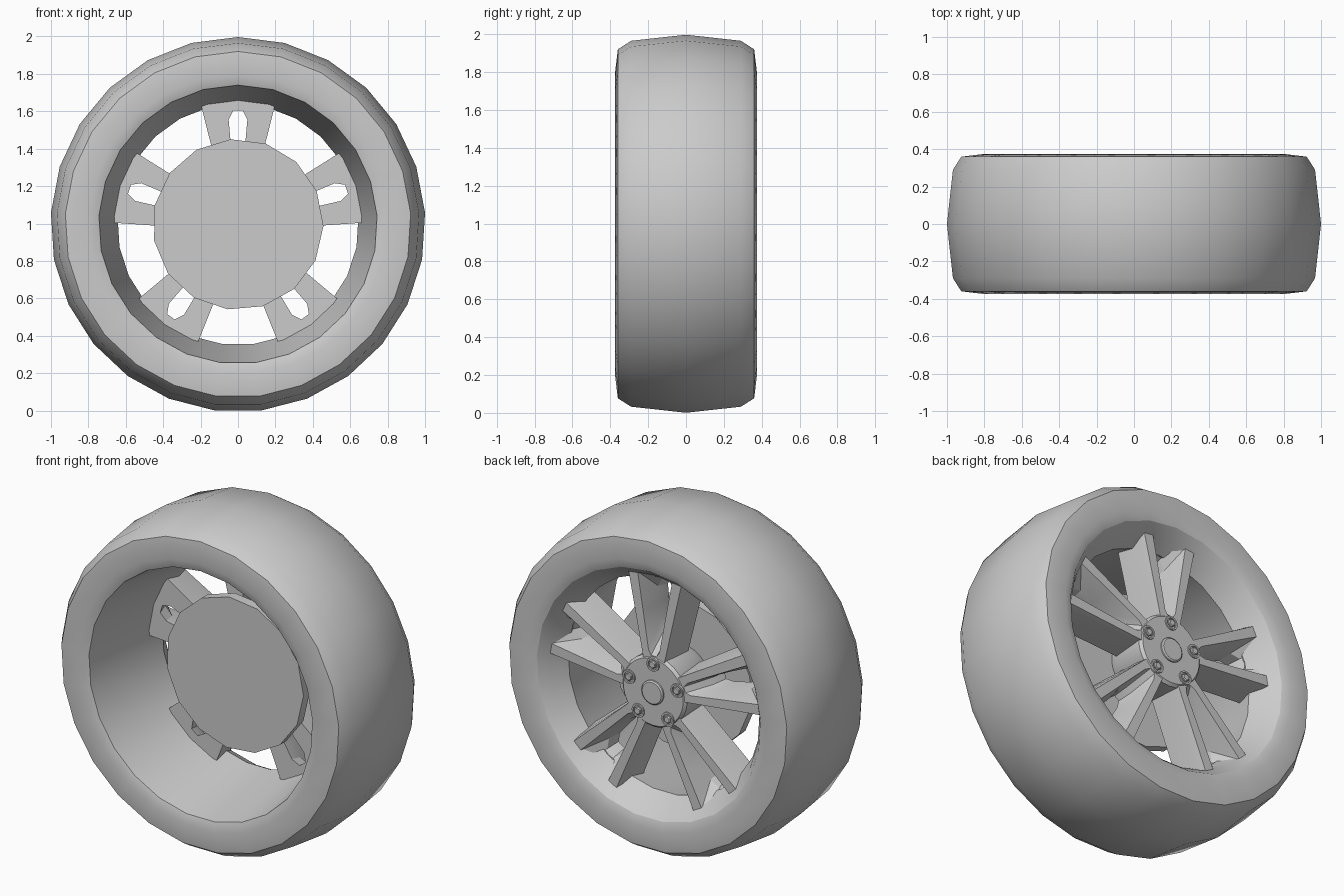
import bpy, bmesh, math

if "Cube" in bpy.data.objects:
    bpy.data.objects.remove(bpy.data.objects["Cube"])

ZC = 0.995  # axle height
grey = bpy.data.materials.new("plain_grey")
grey.diffuse_color = (0.6, 0.6, 0.6, 1)
grey.use_nodes = True
grey.node_tree.nodes["Principled BSDF"].inputs["Base Color"].default_value = grey.diffuse_color


def ring_solid(name, rings, closed, smooth=30):
    """Join rings of points; close the loop of rings, or cap both ends."""
    bm = bmesh.new()
    vs = [[bm.verts.new(p) for p in ring] for ring in rings]
    n = len(vs[0])
    pairs = list(zip(vs, vs[1:])) + ([(vs[-1], vs[0])] if closed else [])
    for a, b in pairs:
        for i in range(n):
            j = (i + 1) % n
            bm.faces.new((a[i], a[j], b[j], b[i]))
    if not closed:
        bm.faces.new(vs[0])
        bm.faces.new(vs[-1])
    bmesh.ops.recalc_face_normals(bm, faces=bm.faces)
    me = bpy.data.meshes.new(name)
    bm.to_mesh(me)
    bm.free()
    me.materials.append(grey)
    ob = bpy.data.objects.new(name, me)
    bpy.context.collection.objects.link(ob)
    bpy.ops.object.select_all(action='DESELECT')
    ob.select_set(True)
    bpy.context.view_layer.objects.active = ob
    bpy.ops.object.shade_smooth_by_angle(angle=math.radians(smooth))
    return ob


def revolve(name, profile, sides, closed=False, start=90, cx=0, cz=ZC):
    """Spin a (y, radius) profile around an axle parallel to y."""
    angs = [math.radians(start + 360 * i / sides) for i in range(sides)]
    rings = [[(cx + r * math.cos(a), y, cz + r * math.sin(a)) for a in angs]
             for y, r in profile]
    return ring_solid(name, rings, closed)


# Tyre: 25 sides, crowned tread, flat side walls
half = [(0.29, 0.97), (0.36, 0.925), (0.375, 0.80), (0.355, 0.745)]
tyre = [(-y, r) for y, r in reversed(half)] + [(0, 1.002)] + half
revolve("tyre", tyre, 25, closed=True)

# Rim barrel: tapers towards the spokes, then flares to the outer lip
revolve("rim_barrel", [(-0.355, 0.745), (0.20, 0.645), (0.30, 0.70),
                       (0.355, 0.745)], 25, closed=True)

# Brake disc and hub
revolve("brake_disc", [(-0.03, 0.457), (0.03, 0.457)], 15, start=95)
revolve("hub", [(0.0, 0.17), (0.10, 0.21), (0.295, 0.215), (0.311, 0.20)], 30)
revolve("hub_cap", [(0.30, 0.072), (0.32, 0.072), (0.326, 0.064)], 24)


# Spoke pairs: two arms around a trough with a slot through its floor
def outline(w0, w1, v0, v1, e):
    """Rounded tapered outline: half widths w0, w1 at radii v0, v1."""
    mid = (w0 + w1) / 2
    right = [(w0 * 0.5, v0), (w0, v0 + e), (mid, (v0 + v1) / 2),
             (w1, v1 - e), (w1 * 0.5, v1)]
    return right + [(-u, v) for u, v in reversed(right)]


# (outline, y near hub, y near rim)
layers = [
    (outline(0.036, 0.05, 0.35, 0.61, 0.05), 0.10, 0.10),   # slot, inner side
    (outline(0.040, 0.06, 0.32, 0.635, 0.06), 0.18, 0.18),  # slot, trough floor
    (outline(0.036, 0.115, 0.215, 0.72, 0.03), 0.31, 0.295),  # arm inner edge
    (outline(0.055, 0.182, 0.10, 0.73, 0.02), 0.31, 0.295),  # arm outer edge
    (outline(0.060, 0.192, 0.105, 0.725, 0.02), 0.27, 0.26),
    (outline(0.070, 0.208, 0.11, 0.70, 0.02), 0.10, 0.10),  # back edge
]
for k in range(5):
    a = math.radians(90 + 72 * k)
    c, s = math.cos(a), math.sin(a)
    rings = []
    for pts, y0, y1 in layers:
        rings.append([(v * c - u * s, y0 + (y1 - y0) * v / 0.72,
                       ZC + v * s + u * c) for u, v in pts])
    ring_solid(f"spoke_pair_{k + 1}", rings, True)

    # Wheel nut inside a raised collar
    x, z = 0.168 * c, ZC + 0.168 * s
    revolve(f"nut_collar_{k + 1}", [(0.30, 0.043), (0.318, 0.041),
                                    (0.318, 0.031), (0.30, 0.029)],
            16, closed=True, cx=x, cz=z)
    revolve(f"wheel_nut_{k + 1}", [(0.30, 0.024), (0.320, 0.024), (0.324, 0.018)],
            6, cx=x, cz=z)
